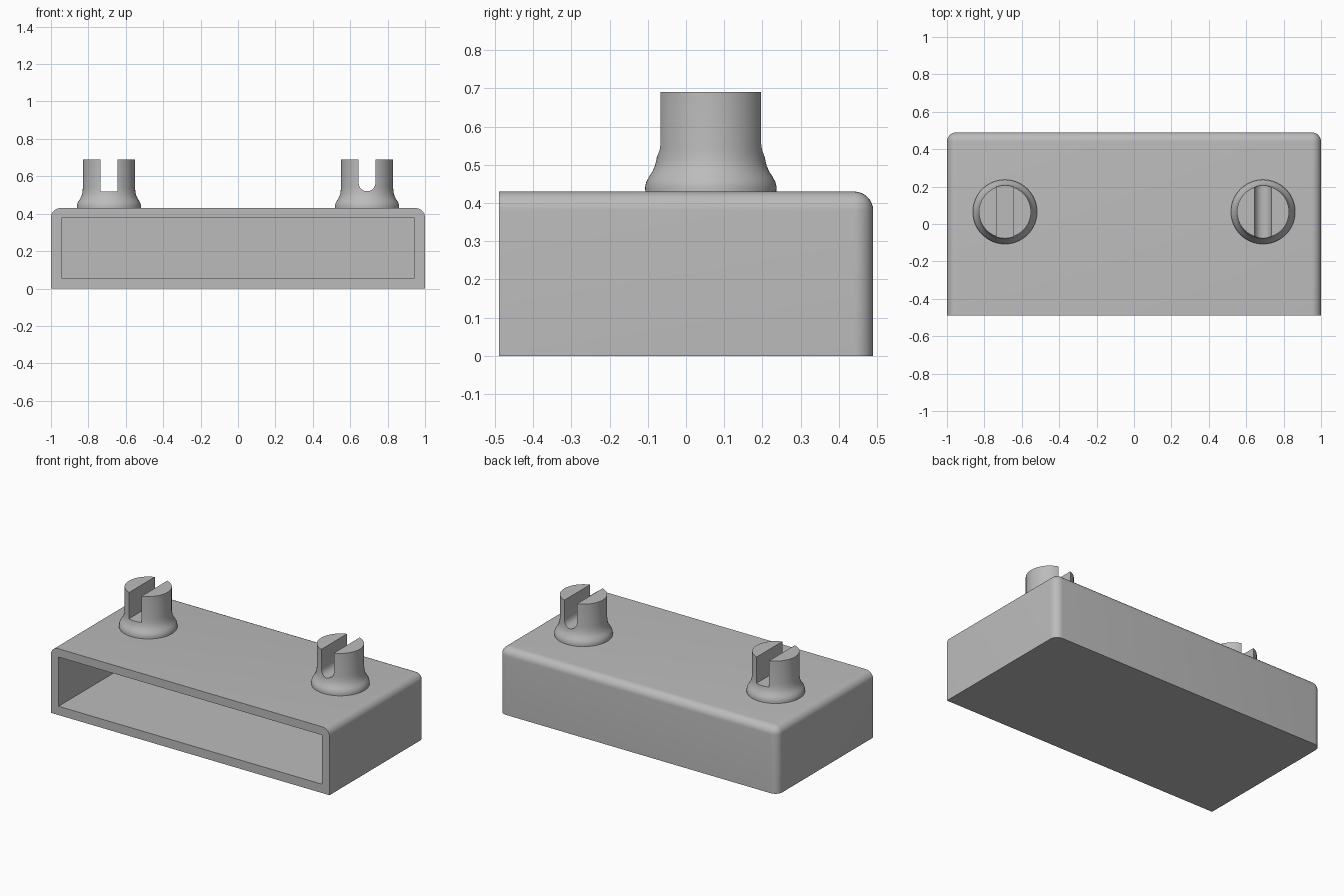
import bpy, bmesh, math
from mathutils import Matrix, Vector

cube = bpy.data.objects.get("Cube")
if cube:
    bpy.data.objects.remove(cube, do_unlink=True)

grey = bpy.data.materials.new("plain grey")
grey.use_nodes = True
colour = (0.5, 0.5, 0.5, 1)
grey.diffuse_color = colour
grey.node_tree.nodes["Principled BSDF"].inputs["Base Color"].default_value = colour


def finish(bm, name):
    bmesh.ops.recalc_face_normals(bm, faces=bm.faces)
    mesh = bpy.data.meshes.new(name)
    bm.to_mesh(mesh)
    bm.free()
    ob = bpy.data.objects.new(name, mesh)
    mesh.materials.append(grey)
    bpy.context.collection.objects.link(ob)
    return ob


def box(lo, hi):
    bm = bmesh.new()
    lo, hi = Vector(lo), Vector(hi)
    size = hi - lo
    bmesh.ops.create_cube(bm, size=1, matrix=Matrix.Translation((lo + hi) / 2) @ Matrix.Diagonal((*size, 1)))
    return bm


def activate(ob):
    bpy.ops.object.select_all(action="DESELECT")
    ob.select_set(True)
    bpy.context.view_layer.objects.active = ob


def cut(ob, cutter):
    activate(ob)
    mod = ob.modifiers.new("cut", "BOOLEAN")
    mod.operation = "DIFFERENCE"
    mod.solver = "EXACT"
    mod.object = cutter
    bpy.ops.object.modifier_apply(modifier=mod.name)
    bpy.data.objects.remove(cutter, do_unlink=True)


def smooth(ob):
    activate(ob)
    bpy.ops.object.shade_smooth_by_angle(angle=math.radians(30))


W, D, H = 1.0, 0.49, 0.43        # half width, half depth, height

# Shell: round the top sides, top back and upright back edges
bm = box((-W, -D, 0), (W, D, H))
rounded = []
for e in bm.edges:
    mid = (e.verts[0].co + e.verts[1].co) / 2
    if (mid.z > 0.1 and mid.y > 0.1) or (mid.z > 0.4 and abs(mid.x) > 0.9):
        rounded.append(e)
bmesh.ops.bevel(bm, geom=rounded, offset=0.05, segments=8, profile=0.5, affect="EDGES")
shell = finish(bm, "shell")

# Hollow open to the front
cut(shell, finish(box((-0.945, -0.6, 0.057), (0.945, D - 0.055, 0.376)), "hollow_cutter"))
smooth(shell)

# Posts with a flared foot and a slot running front to back
PX, PY, TOP, SLOT = 0.69, 0.065, 0.69, 0.045
FLOOR = 0.52
profile = [(0.171, H - 0.01), (0.172, 0.442), (0.169, 0.455), (0.162, 0.468),
           (0.153, 0.482), (0.146, 0.498), (0.142, 0.515), (0.139, 0.54), (0.139, TOP)]


def post(name, x, round_slot):
    bm = bmesh.new()
    path = [(0, profile[0][1])] + profile + [(0, TOP)]
    verts = [bm.verts.new((r, 0, z)) for r, z in path]
    edges = [bm.edges.new(pair) for pair in zip(verts, verts[1:])]
    bmesh.ops.spin(bm, geom=verts + edges, cent=(0, 0, 0), axis=(0, 0, 1),
                   angle=math.tau, steps=64)
    bmesh.ops.remove_doubles(bm, verts=bm.verts, dist=0.0001)
    bm.transform(Matrix.Translation((x, PY, 0)))
    ob = finish(bm, name)
    # Slot outline, extruded through the post
    if round_slot:
        bottom = [(-SLOT * math.cos(a), FLOOR + SLOT - SLOT * math.sin(a))
                  for a in (math.pi * i / 16 for i in range(17))]
    else:
        bottom = [(-SLOT, FLOOR), (SLOT, FLOOR)]
    outline = bottom + [(SLOT, TOP + 0.1), (-SLOT, TOP + 0.1)]
    bm = bmesh.new()
    face = bm.faces.new([bm.verts.new((x + u, PY - 0.3, z)) for u, z in outline])
    out = bmesh.ops.extrude_face_region(bm, geom=[face])["geom"]
    bmesh.ops.translate(bm, vec=(0, 0.6, 0), verts=[v for v in out if isinstance(v, bmesh.types.BMVert)])
    cut(ob, finish(bm, name + "_slot_cutter"))
    smooth(ob)


post("right_post", -PX, False)
post("left_post", PX, True)
